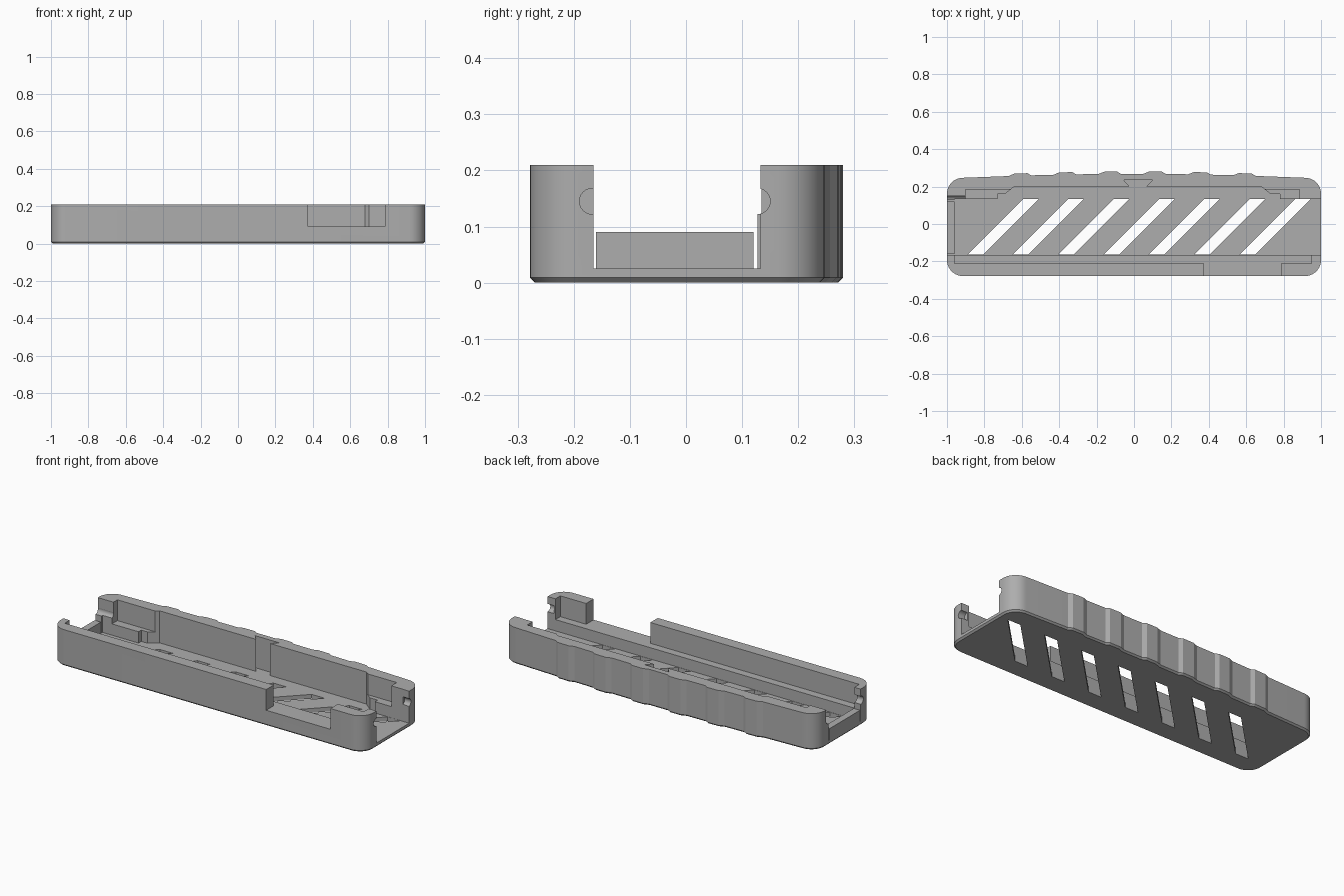
import bpy, bmesh, math
from mathutils import Matrix

cube = bpy.data.objects.get("Cube")
if cube:
    bpy.data.objects.remove(cube, do_unlink=True)

H, FLOOR, SHELF, TOP = 0.21, 0.025, 0.09, 0.3

grey = bpy.data.materials.new("mid_grey")
grey.use_nodes = True
colour = (0.42, 0.42, 0.42, 1)
grey.diffuse_color = colour
grey.node_tree.nodes["Principled BSDF"].inputs["Base Color"].default_value = colour


def finish(name, bm):
    bmesh.ops.recalc_face_normals(bm, faces=bm.faces)
    mesh = bpy.data.meshes.new(name)
    bm.to_mesh(mesh)
    bm.free()
    mesh.materials.append(grey)
    ob = bpy.data.objects.new(name, mesh)
    bpy.context.collection.objects.link(ob)
    return ob


def prism(name, points, z0, z1, chamfer=0):
    """Upright prism over an outline, with an optional bottom chamfer."""
    bm = bmesh.new()
    base = bm.faces.new([bm.verts.new((x, y, z0)) for x, y in points])
    made = bmesh.ops.extrude_face_region(bm, geom=[base])["geom"]
    for v in made:
        if isinstance(v, bmesh.types.BMVert):
            v.co.z = z1
    if chamfer:
        edges = [e for e in bm.edges if all(v.co.z < z0 + 0.001 for v in e.verts)]
        bmesh.ops.bevel(bm, geom=edges, offset=chamfer, segments=1, affect='EDGES')
    return finish(name, bm)


def box(name, x0, x1, y0, y1, z0, z1):
    return prism(name, [(x0, y0), (x1, y0), (x1, y1), (x0, y1)], z0, z1)


def rod(name, x0, x1, y, z, r):
    bm = bmesh.new()
    place = Matrix.Translation(((x0 + x1) / 2, y, z)) @ Matrix.Rotation(math.pi / 2, 4, 'Y')
    bmesh.ops.create_cone(bm, cap_ends=True, segments=24, radius1=r, radius2=r,
                          depth=x1 - x0, matrix=place)
    return finish(name, bm)


def arc(cx, cy, r, start, steps=10):
    return [(cx + r * math.cos(math.radians(start + 90 * i / steps)),
             cy + r * math.sin(math.radians(start + 90 * i / steps)))
            for i in range(steps + 1)]


# Outer outline: rounded corners and a gently bowed, stepped grip along the back
def bow(x):
    return 0.268 - 0.026 * x * x


R = 0.085
outline = arc(-1 + R, -0.278 + R, R, 180) + arc(1 - R, -0.278 + R, R, 270)
outline += arc(1 - R, 0.247 - R, R, 0)
for i in reversed(range(6)):
    edge = -0.57 + 0.24 * i
    outline += [(edge + 0.02, bow(edge + 0.02)), (edge, bow(edge) + 0.012),
                (edge - 0.07, bow(edge - 0.07) + 0.012),
                (edge - 0.1, bow(edge - 0.1))]
outline += arc(-1 + R, 0.247 - R, R, 90)
tray = prism("tray", outline, 0, H, 0.009)

# Cavity cutters: deep well open at the right end, and wider pocket above the shelf
well = [(-0.96, -0.165), (1.1, -0.165), (1.1, 0.127), (0.95, 0.135), (0.78, 0.135),
        (0.78, 0.16), (0.73, 0.16), (0.68, 0.2), (-0.64, 0.2), (-0.69, 0.16),
        (-0.73, 0.16), (-0.73, 0.135), (-0.96, 0.135)]
pocket = [(-0.96, -0.21), (0.95, -0.21), (0.95, 0), (0.885, 0), (0.885, 0.185),
          (0.7, 0.185), (0.68, 0.2), (-0.64, 0.2), (-0.66, 0.185), (-0.9, 0.185),
          (-0.9, 0), (-0.96, 0)]
cutters = [
    prism("well_cutter", well, FLOOR, TOP),
    prism("pocket_cutter", pocket, SHELF, TOP),
    box("front_notch_cutter", 0.375, 0.785, -0.4, -0.19, SHELF, TOP),
    box("left_window_cutter", -1.1, -0.94, -0.165, 0.127, SHELF, TOP),
    box("left_front_slit_cutter", -1.1, -0.94, -0.165, -0.16, FLOOR, TOP),
    box("left_back_slit_cutter", -1.1, -0.94, 0.12, 0.127, FLOOR, TOP),
    box("left_back_slot_cutter", -1.1, -0.89, 0.1, 0.149, 0.145, TOP),
    prism("dovetail_cutter", [(-0.015, 0.19), (0.055, 0.19), (0.1, 0.235), (-0.055, 0.235)],
          FLOOR, TOP),
]

# Round snap grooves in the end posts
for label, y in (("front", -0.167), ("back", 0.127)):
    cutters.append(rod("right_%s_groove_cutter" % label, 0.96, 1.1, y, 0.145, 0.023))
    cutters.append(rod("left_%s_groove_cutter" % label, -1.1, -0.9, y, 0.145, 0.023))

# Slanted vents through the floor
for i in range(7):
    x = -0.89 + 0.2425 * i
    cutters.append(prism("vent_cutter", [(x, -0.163), (x + 0.083, -0.163),
                                         (x + 0.38, 0.134), (x + 0.297, 0.134)], -0.1, 0.06))

# Carve the tray
for ob in bpy.context.selected_objects:
    ob.select_set(False)
bpy.context.view_layer.objects.active = tray
tray.select_set(True)
for cutter in cutters:
    cutter.hide_render = True
    mod = tray.modifiers.new(cutter.name, 'BOOLEAN')
    mod.operation = 'DIFFERENCE'
    mod.solver = 'EXACT'
    mod.object = cutter
    bpy.ops.object.modifier_apply(modifier=mod.name)
for cutter in cutters:
    bpy.data.objects.remove(cutter, do_unlink=True)

bpy.ops.object.shade_smooth_by_angle(angle=math.radians(20))
